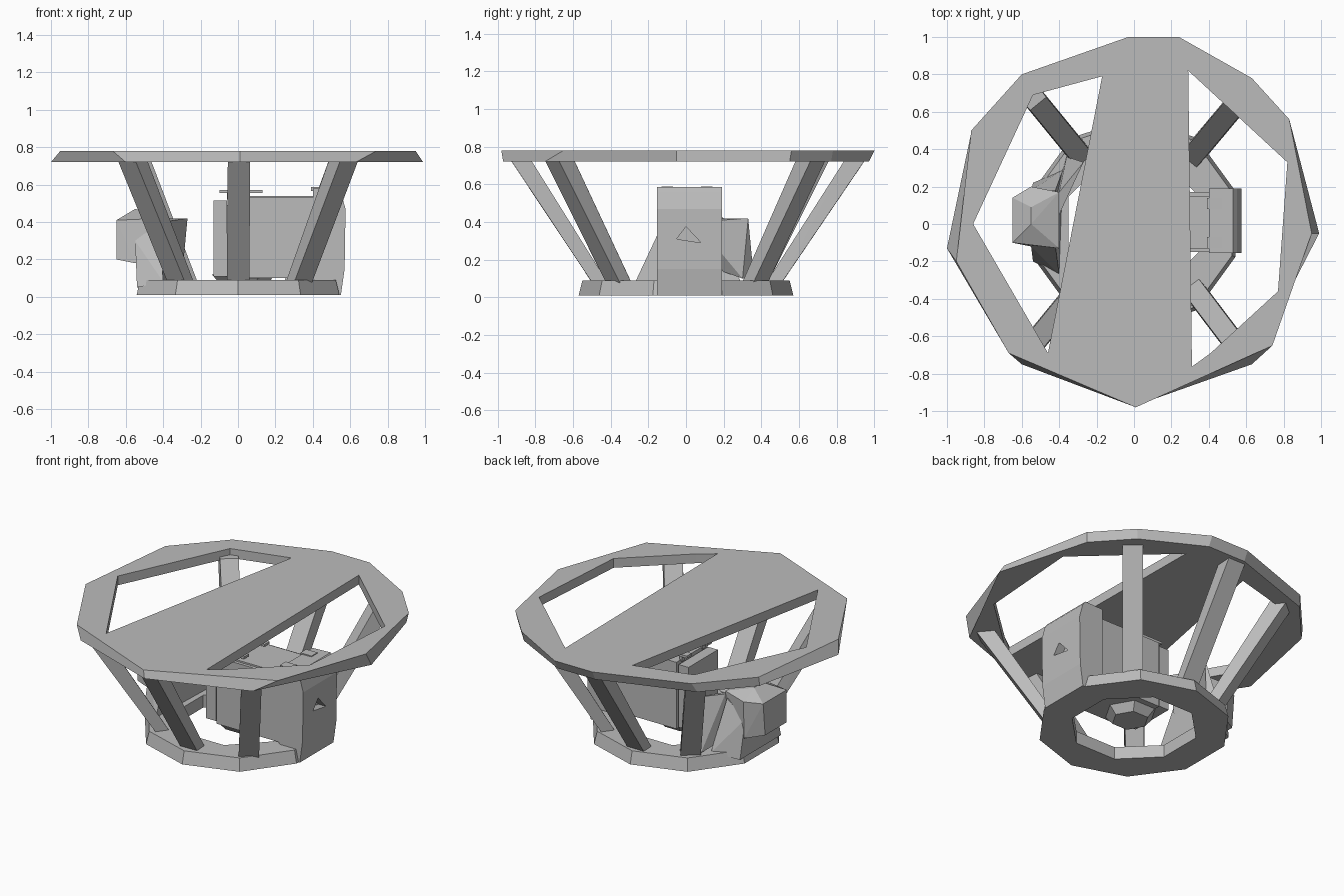
import bpy, bmesh, math
from mathutils import Vector

cube = bpy.data.objects.get("Cube")
if cube:
    bpy.data.objects.remove(cube)

gray = bpy.data.materials.new("plain gray")
gray.use_nodes = True
gray.diffuse_color = (0.5, 0.5, 0.5, 1)
gray.node_tree.nodes["Principled BSDF"].inputs["Base Color"].default_value = (0.5, 0.5, 0.5, 1)


def finish(name, bm):
    bmesh.ops.recalc_face_normals(bm, faces=bm.faces)
    mesh = bpy.data.meshes.new(name)
    bm.to_mesh(mesh)
    bm.free()
    mesh.materials.append(gray)
    ob = bpy.data.objects.new(name, mesh)
    bpy.context.collection.objects.link(ob)
    return ob


def hull(name, points):
    bm = bmesh.new()
    for p in points:
        bm.verts.new(p)
    res = bmesh.ops.convex_hull(bm, input=bm.verts)
    junk = [v for v in res["geom_interior"] if isinstance(v, bmesh.types.BMVert)]
    bmesh.ops.delete(bm, geom=junk, context="VERTS")
    return finish(name, bm)


def box(name, x, y, z):
    return hull(name, [(a, b, c) for a in x for b in y for c in z])


def plate(name, top_loops, bottom_loops, z_top, z_bottom):
    """Flat plate whose first loop is the outline and the others are holes."""
    bm = bmesh.new()
    layers = []
    for loops, z in ((top_loops, z_top), (bottom_loops, z_bottom)):
        rings, edges = [], []
        for loop in loops:
            vs = [bm.verts.new((x, y, z)) for x, y in loop]
            edges += [bm.edges.new((a, b)) for a, b in zip(vs, vs[1:] + vs[:1])]
            rings.append(vs)
        bmesh.ops.triangle_fill(bm, edges=edges, use_beauty=True)
        layers.append(rings)
    for up, low in zip(*layers):
        for i in range(len(up)):
            j = (i + 1) % len(up)
            bm.faces.new((up[i], up[j], low[j], low[i]))
    return finish(name, bm)


# Upper ring with its diagonal plank
outline = [(-.03, 1), (.24, 1), (.63, .78), (.83, .56), (.95, -.05), (.74, -.65),
           (.01, -.98), (-.67, -.69), (-.95, -.2), (-.87, .5), (-.6, .8)]
lower = [(-.03, .97), (.24, .97), (.62, .77), (.82, .55), (.99, -.05), (.63, -.75),
         (.01, -.97), (-.6, -.75), (-1, -.13), (-.87, .49), (-.62, .77)]
left_hole = [(-.17, .79), (-.54, .69), (-.86, 0), (-.46, -.69)]
right_hole = [(.29, .82), (.82, .33), (.77, -.36), (.41, -.69), (.31, -.77)]
holes = [left_hole, right_hole]
plate("upper_ring_and_plank", [outline] + holes, [lower] + holes, .78, .72)


# Base ring
def circle(radius, count, turn=0.0):
    angles = [2 * math.pi * (i + turn) / count for i in range(count)]
    return [(radius * math.cos(a), radius * math.sin(a)) for a in angles]


plate("base_ring", [circle(.55, 10, .5), circle(.38, 8, .5)],
      [circle(.57, 10, .5), circle(.38, 8, .5)], .09, .01)


# Slanted struts
def strut(name, top, bottom):
    out = Vector((top[0] - bottom[0], top[1] - bottom[1], 0)).normalized()
    side = Vector((-out.y, out.x, 0))
    points = []
    for (x, y), z, deep in ((top, .74, .06), (bottom, .06, .045)):
        c = Vector((x, y, z))
        points += [c + out * deep * .8 + side * .06, c + out * deep * .8 - side * .06,
                   c - out * deep + side * .055, c - out * deep - side * .055]
    hull(name, points)


strut("front_strut", (.005, -.89), (0, -.45))
strut("back_strut", (.005, .91), (0, .46))
strut("front_left_strut", (.57, -.68), (.32, -.35))
strut("front_right_strut", (-.57, -.68), (-.3, -.35))
strut("back_left_strut", (.57, .67), (.31, .36))
strut("back_right_strut", (-.55, .69), (-.28, .36))

# Machine body between the rings
box("body", (-.05, .44), (-.15, .17), (.1, .53))
box("body_lid", (.06, .42), (-.13, .15), (.52, .54))
box("body_end_plate", (-.13, -.06), (-.14, .16), (.11, .515))
box("body_seam", (-.07, -.04), (-.11, .13), (.13, .49))
for label, y in (("front", -.1), ("back", .11)):
    box(label + "_rail", (-.1, .13), (y - .025, y + .025), (.555, .57))
    box(label + "_rail_foot", (-.06, -.04), (y - .015, y + .015), (.52, .56))
    box(label + "_clip", (.39, .47), (y - .03, y + .03), (.565, .588))
    box(label + "_clip_foot", (.41, .44), (y - .02, y + .02), (.52, .57))

# End housing with a three-cornered notch
profile = [(.4, .1), (.47, .01), (.55, .01), (.57, .15), (.575, .47), (.55, .56), (.53, .585), (.4, .58)]
housing = hull("end_housing", [(x, y, z) for x, z in profile for y in (-.155, .19)])
mark = [(-.05, .31), (.08, .29), (0, .375)]
cutter = hull("notch_cutter", [(x, y, z) for y, z in mark for x in (.52, .62)])
cutter.hide_render = True
cutter.hide_set(True)
cut = housing.modifiers.new("notch", "BOOLEAN")
cut.operation = "DIFFERENCE"
cut.object = cutter
cut.solver = "EXACT"

# Six-sided nozzle under the body
hull("nozzle", [(x + .03, y, .05) for x, y in circle(.11, 6)]
     + [(x + .03, y, .12) for x, y in circle(.17, 6)])

# Side post and its faceted block
hull("side_post", [(-.54, -.2, .05), (-.54, .22, .05), (-.4, -.27, .08), (-.38, .29, .08),
                   (-.55, -.12, .3), (-.55, .18, .3), (-.42, -.12, .4), (-.42, .18, .4)])
hull("side_block", [(-.65, -.1, .2), (-.65, .12, .2), (-.65, -.1, .41), (-.65, .14, .41),
                    (-.55, 0, .47), (-.55, .09, .47), (-.55, .2, .42), (-.4, .17, .44),
                    (-.4, -.13, .42), (-.55, -.12, .18), (-.55, .19, .18), (-.42, .15, .2),
                    (-.42, -.12, .2)])
hull("post_brace", [(-.4, .17, .42), (-.4, .05, .4), (-.42, .16, .15), (-.27, .33, .42),
                    (-.3, .3, .1), (-.36, .36, .1)])
